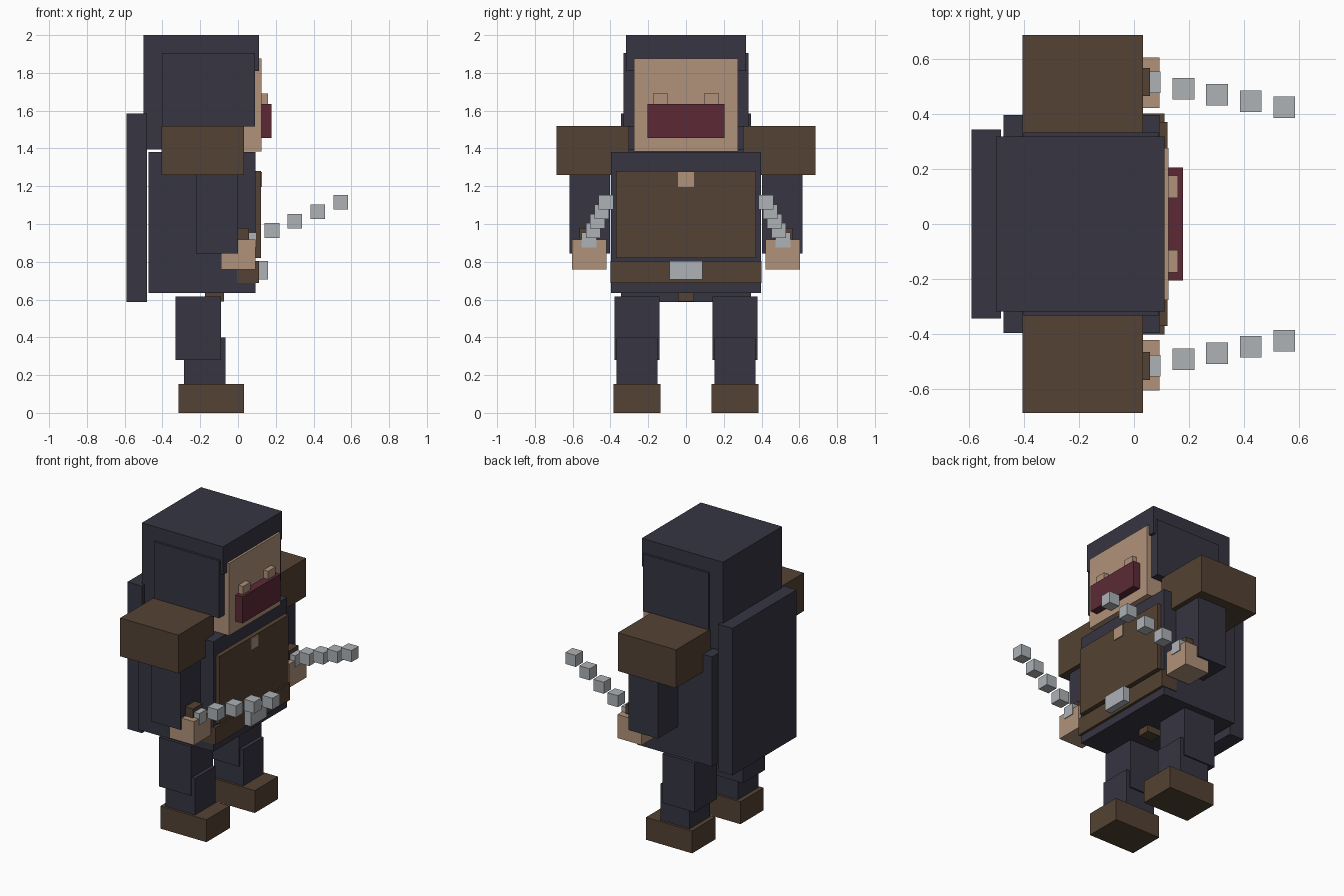
import bpy

default = bpy.data.objects.get("Cube")
if default:
    bpy.data.objects.remove(default, do_unlink=True)


def linear(c):
    c /= 255
    return c / 12.92 if c <= 0.04045 else ((c + 0.055) / 1.055) ** 2.4


def material(name, *rgb):
    mat = bpy.data.materials.new(name)
    color = [linear(c) for c in rgb] + [1]
    mat.use_nodes = True
    mat.diffuse_color = color
    mat.node_tree.nodes["Principled BSDF"].inputs["Base Color"].default_value = color
    return mat


CLOTH = material("dark cloth", 54, 53, 66)
LEATHER = material("brown leather", 84, 66, 51)
SKIN = material("skin", 177, 146, 122)
MASK = material("maroon cloth", 92, 42, 54)
STEEL = material("light steel", 174, 178, 182)


def block(name, mat, x, y, z):
    """Box spanning the given (low, high) range on each axis."""
    bpy.ops.mesh.primitive_cube_add(size=1, location=[sum(r) / 2 for r in (x, y, z)])
    obj = bpy.context.object
    obj.name = name
    obj.scale = [r[1] - r[0] for r in (x, y, z)]
    bpy.ops.object.transform_apply(location=False, rotation=False)
    obj.data.materials.append(mat)
    return obj


def centred(name, mat, x, half, z):
    block(name, mat, x, (-half, half), z)


def pair(name, mat, x, y, z):
    """Same box on the left (+y) and right (-y) side."""
    block("left_" + name, mat, x, y, z)
    block("right_" + name, mat, x, (-y[1], -y[0]), z)


# Head and hood
centred("head", SKIN, (-0.4, 0.125), 0.275, (1.385, 1.875))
centred("hood_top", CLOTH, (-0.5, 0.11), 0.317, (1.81, 2.0))
centred("hood_back", CLOTH, (-0.5, -0.39), 0.317, (1.395, 1.81))
pair("hood_side", CLOTH, (-0.4, 0.09), (0.275, 0.332), (1.515, 1.905))
pair("eye", SKIN, (0.12, 0.16), (0.095, 0.175), (1.61, 1.69))
centred("face_mask", MASK, (0.12, 0.177), 0.204, (1.455, 1.635))

# Body and clothing
centred("torso", CLOTH, (-0.473, 0.092), 0.396, (0.635, 1.38))
centred("cape", CLOTH, (-0.59, -0.482), 0.343, (0.587, 1.585))
centred("chest_plate", LEATHER, (0.08, 0.122), 0.37, (0.82, 1.28))
centred("neck_opening", SKIN, (0.1, 0.128), 0.042, (1.195, 1.275))
centred("belt", LEATHER, (-0.005, 0.11), 0.401, (0.687, 0.803))
centred("belt_buckle", STEEL, (0.1, 0.158), 0.088, (0.705, 0.805))
centred("tunic_tab", LEATHER, (-0.175, -0.075), 0.042, (0.59, 0.645))

# Arms
pair("shoulder_pad", LEATHER, (-0.405, 0.032), (0.302, 0.685), (1.26, 1.52))
pair("arm", CLOTH, (-0.222, 0.0), (0.402, 0.618), (0.843, 1.3))
pair("hand", SKIN, (-0.09, 0.092), (0.42, 0.604), (0.758, 0.918))

# Daggers: a grip and a rising row of small steel cubes
pair("dagger_grip", LEATHER, (-0.005, 0.058), (0.465, 0.565), (0.88, 0.98))
for i in range(5):
    cx, cy, cz = 0.058 + 0.1215 * i, 0.514 - 0.0227 * i, 0.915 + 0.05 * i
    h = 0.039
    pair(f"dagger_blade_{i + 1}", STEEL, (cx - h, cx + h), (cy - h, cy + h), (cz - h, cz + h))

# Legs
pair("thigh", CLOTH, (-0.33, -0.09), (0.14, 0.378), (0.28, 0.615))
pair("shin", CLOTH, (-0.285, -0.065), (0.15, 0.368), (0.14, 0.4))
pair("boot", LEATHER, (-0.315, 0.032), (0.134, 0.384), (0.0, 0.152))
